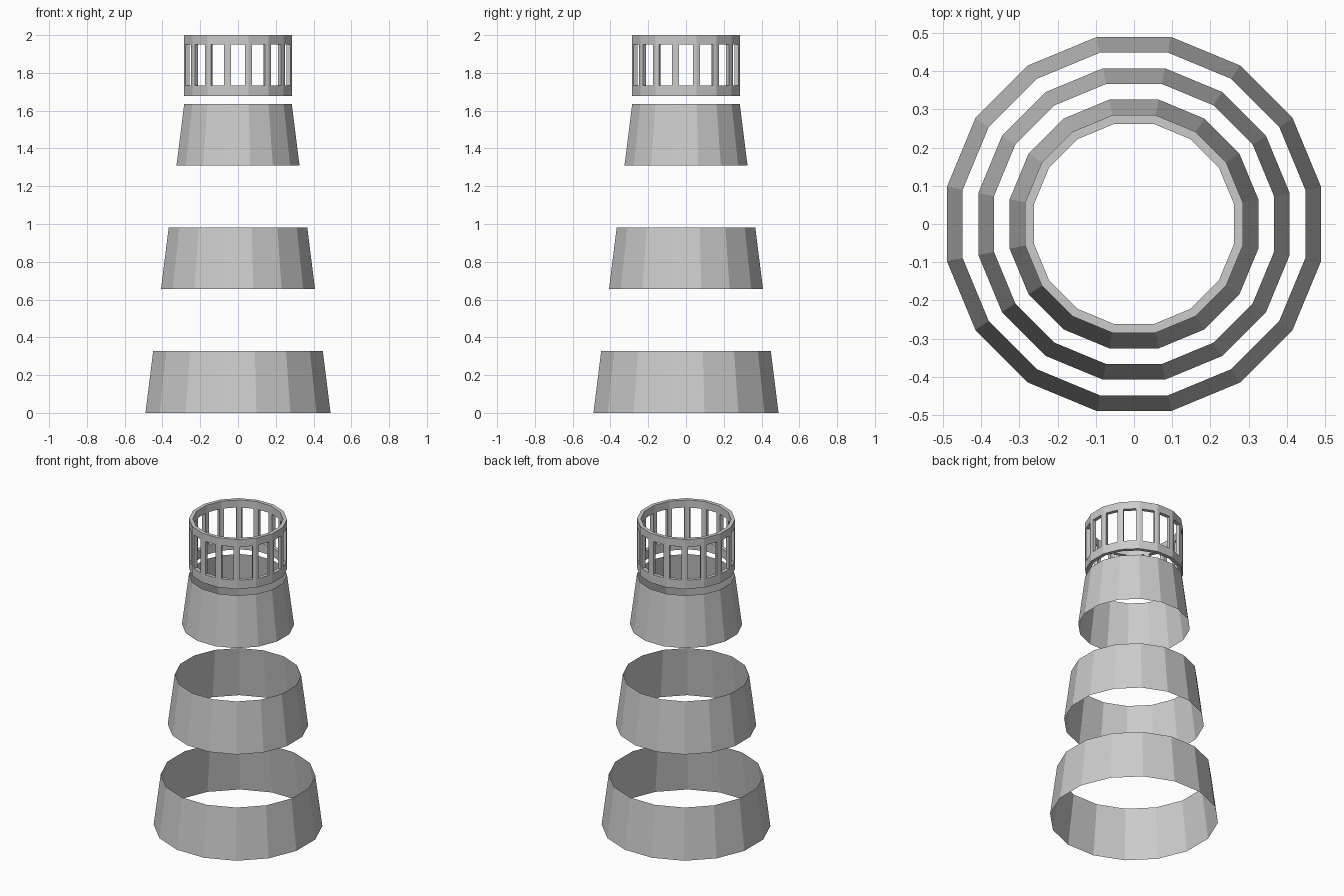
import bpy
import bmesh
import math
from mathutils import Matrix, Vector

cube = bpy.data.objects.get("Cube")
if cube:
    bpy.data.objects.remove(cube, do_unlink=True)

SIDES = 16
HALF = math.pi / SIDES

# Single plain grey for every part
grey = bpy.data.materials.new("plain_grey")
grey.use_nodes = True
COLOUR = (0.6, 0.6, 0.6, 1.0)
grey.diffuse_color = COLOUR
grey.node_tree.nodes["Principled BSDF"].inputs["Base Color"].default_value = COLOUR


def finish(bm, name):
    bmesh.ops.remove_doubles(bm, verts=bm.verts, dist=0.0001)
    bm.normal_update()
    mesh = bpy.data.meshes.new(name)
    bm.to_mesh(mesh)
    bm.free()
    mesh.materials.append(grey)
    obj = bpy.data.objects.new(name, mesh)
    bpy.context.collection.objects.link(obj)
    return obj


def side_rotations():
    return [Matrix.Rotation(2 * HALF * i, 3, "Z") for i in range(SIDES)]


# Tapered tower bands: open, thin-walled sheets with flats facing the axes
def tower_band(name, z0, z1):
    bm = bmesh.new()
    for rot in side_rotations():
        corners = []
        for z, sign in ((z0, -1), (z0, 1), (z1, 1), (z1, -1)):
            apothem = 0.49 - 0.1254 * z
            corners.append(Vector((sign * apothem * math.tan(HALF), -apothem, z)))
        bm.faces.new([bm.verts.new(rot @ c) for c in corners])
    return finish(bm, name)


tower_band("lower_band", 0.0, 0.328)
tower_band("middle_band", 0.655, 0.982)
tower_band("upper_band", 1.31, 1.635)


# Lantern cage: each side is a frame around an open window
def lantern_cage():
    apothem, window = 0.285, 0.037
    edge = apothem * math.tan(HALF)
    xs = (-edge, -window, window, edge)
    zs = (1.677, 1.734, 1.951, 2.0)
    bm = bmesh.new()
    for rot in side_rotations():
        for i in range(3):
            for j in range(3):
                if i == 1 and j == 1:
                    continue
                cell = ((i, j), (i + 1, j), (i + 1, j + 1), (i, j + 1))
                bm.faces.new([bm.verts.new(rot @ Vector((xs[a], -apothem, zs[b])))
                              for a, b in cell])
    obj = finish(bm, "lantern_cage")
    wall = obj.modifiers.new("wall", "SOLIDIFY")
    wall.thickness = 0.023
    wall.offset = -1
    wall.use_even_offset = True


lantern_cage()
